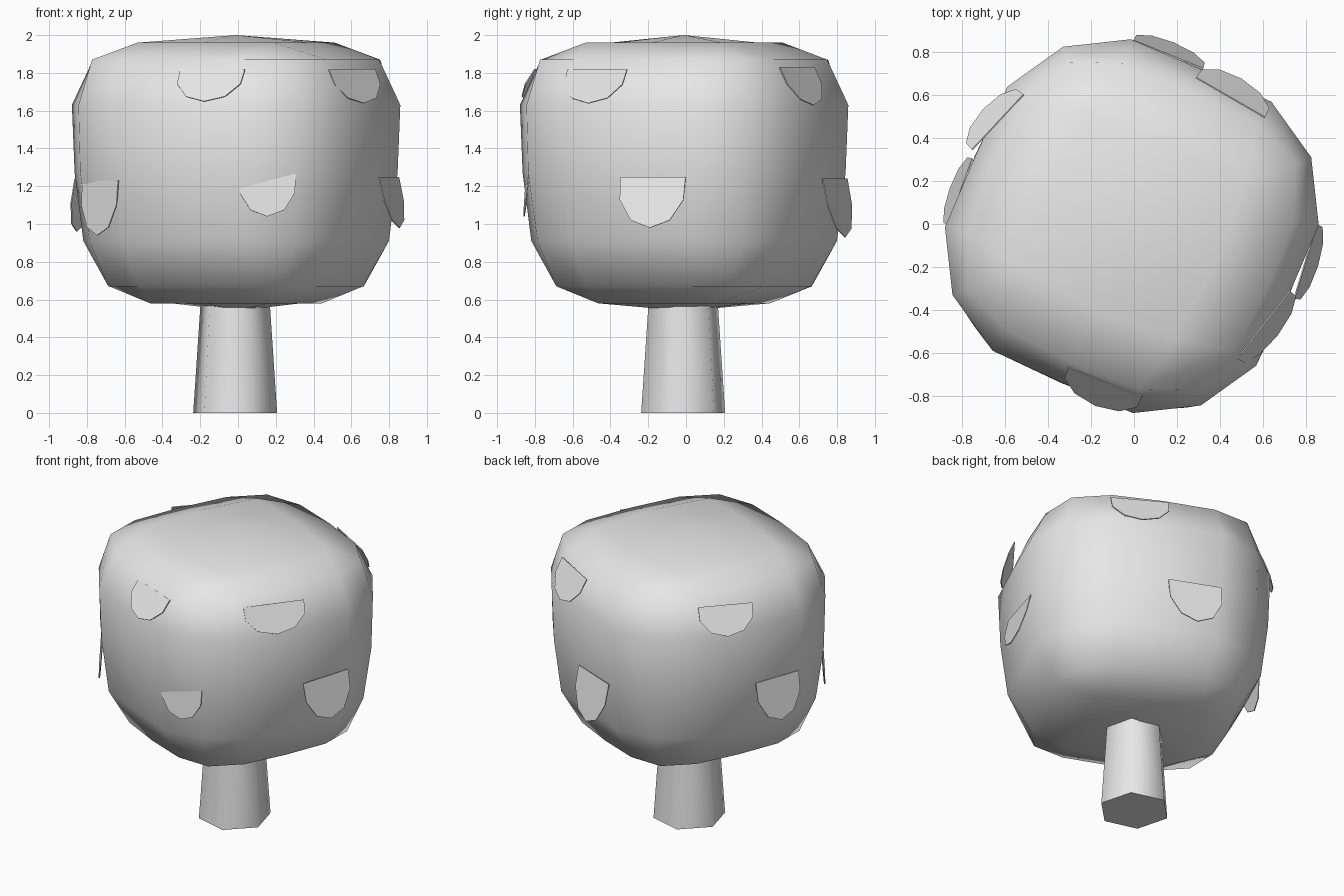
import bpy, bmesh
from math import radians, cos, sin
from mathutils import Vector, Matrix

cube = bpy.data.objects.get("Cube")
if cube:
    bpy.data.objects.remove(cube, do_unlink=True)

# One plain grey for the whole tree
grey = bpy.data.materials.new("light_grey")
grey.use_nodes = True
grey.diffuse_color = (0.8, 0.8, 0.8, 1)
grey.node_tree.nodes["Principled BSDF"].inputs["Base Color"].default_value = (0.8, 0.8, 0.8, 1)


def add_object(name, bm, smooth):
    mesh = bpy.data.meshes.new(name)
    bm.to_mesh(mesh)
    bm.free()
    mesh.materials.append(grey)
    for p in mesh.polygons:
        p.use_smooth = smooth
    obj = bpy.data.objects.new(name, mesh)
    bpy.context.collection.objects.link(obj)
    return obj


# Trunk: tapered six-sided post
bm = bmesh.new()
bmesh.ops.create_cone(bm, cap_ends=True, segments=6, radius1=0.23, radius2=0.185, depth=0.65)
bmesh.ops.rotate(bm, verts=bm.verts, matrix=Matrix.Rotation(radians(15), 3, 'Z'))
bmesh.ops.translate(bm, verts=bm.verts, vec=(-0.015, -0.015, 0.325))
trunk = add_object("trunk", bm, True)
trunk.data.set_sharp_from_angle(angle=radians(70))

# Canopy: gridded cube rounded ring by ring, wider at the top
# Each ring holds (side middle, quarter point, corner), quarter and corner as (major, minor)
RINGS = {
    0: ((0.80, 0), (0.78, 0.35), (0.625, 0.625)),
    1: ((0.77, 0), (0.765, 0.345), (0.61, 0.61)),
    2: ((0.655, 0), (0.64, 0.32), (0.545, 0.545)),
}
CAP_RING = ((0.40, 0), (0.40, 0.2), (0.37, 0.37))
CAP_HEIGHT = (0.73, 0.69, 0.60)


def sign(v):
    return (v > 0) - (v < 0)


def round_canopy(co):
    gx, gy, gz = (round(abs(c) * 2) for c in co)
    ring = max(gx, gy)
    z = CAP_HEIGHT[ring] if gz == 2 else 0.36 * gz
    x = y = 0
    if ring:
        shape = RINGS[gz] if ring == 2 else CAP_RING
        major, minor = shape[round(2 * min(gx, gy) / ring)]
        x, y = (major, minor) if gx >= gy else (minor, major)
    z *= sign(co.z)
    taper = 1 + 0.1 * z
    return Vector((sign(co.x) * x * taper, sign(co.y) * y * taper, z))


bm = bmesh.new()
bmesh.ops.create_cube(bm, size=2)
bmesh.ops.subdivide_edges(bm, edges=bm.edges[:], cuts=3, use_grid_fill=True)
for v in bm.verts:
    v.co = round_canopy(v.co)
bmesh.ops.rotate(bm, verts=bm.verts, matrix=Matrix.Rotation(radians(-24), 3, 'Z'))
bmesh.ops.translate(bm, verts=bm.verts, vec=(-0.01, -0.01, 1.27))
add_object("canopy", bm, True)

# Leaves: flat shield-shaped flaps leaning outward from the canopy
HALF = [(0.5, 0), (0.49, -0.45), (0.3, -0.85)]
SHIELD = HALF + [(0, -1)] + [(-u, v) for u, v in reversed(HALF)]


def leaf(name, x, y, facing, top, bottom, width, lean):
    a = radians(facing)
    out = Vector((cos(a), sin(a), 0))
    side = Vector((-sin(a), cos(a), 0))
    bm = bmesh.new()
    bm.faces.new([bm.verts.new(Vector((x, y, top)) + side * (u * width) - out * (v * lean)
                               + Vector((0, 0, v * (top - bottom)))) for u, v in SHIELD])
    bm.normal_update()
    if bm.faces[:][0].normal.dot(out) < 0:
        bmesh.ops.reverse_faces(bm, faces=bm.faces[:])
    obj = add_object(name, bm, False)
    thick = obj.modifiers.new("thickness", 'SOLIDIFY')
    thick.thickness = 0.006


leaf("upper_leaf_front", -0.135, -0.735, 248, 1.82, 1.65, 0.37, 0.12)
leaf("upper_leaf_front_left", 0.605, -0.47, 322, 1.82, 1.64, 0.40, 0.08)
leaf("upper_leaf_back_left", 0.45, 0.59, 60, 1.83, 1.63, 0.37, 0.10)
leaf("upper_leaf_back_right", -0.635, 0.475, 137, 1.82, 1.64, 0.35, 0.09)
leaf("lower_leaf_front", 0.155, -0.84, 272, 1.27, 1.04, 0.30, 0.02)
leaf("lower_leaf_left", 0.80, -0.175, 343, 1.25, 0.98, 0.36, 0.06)
leaf("lower_leaf_back", 0.16, 0.79, 68, 1.24, 0.93, 0.35, 0.06)
leaf("lower_leaf_right", -0.81, 0.15, 160, 1.24, 0.96, 0.33, 0.05)
leaf("lower_leaf_front_right", -0.73, -0.46, 215, 1.23, 0.94, 0.33, 0.02)
